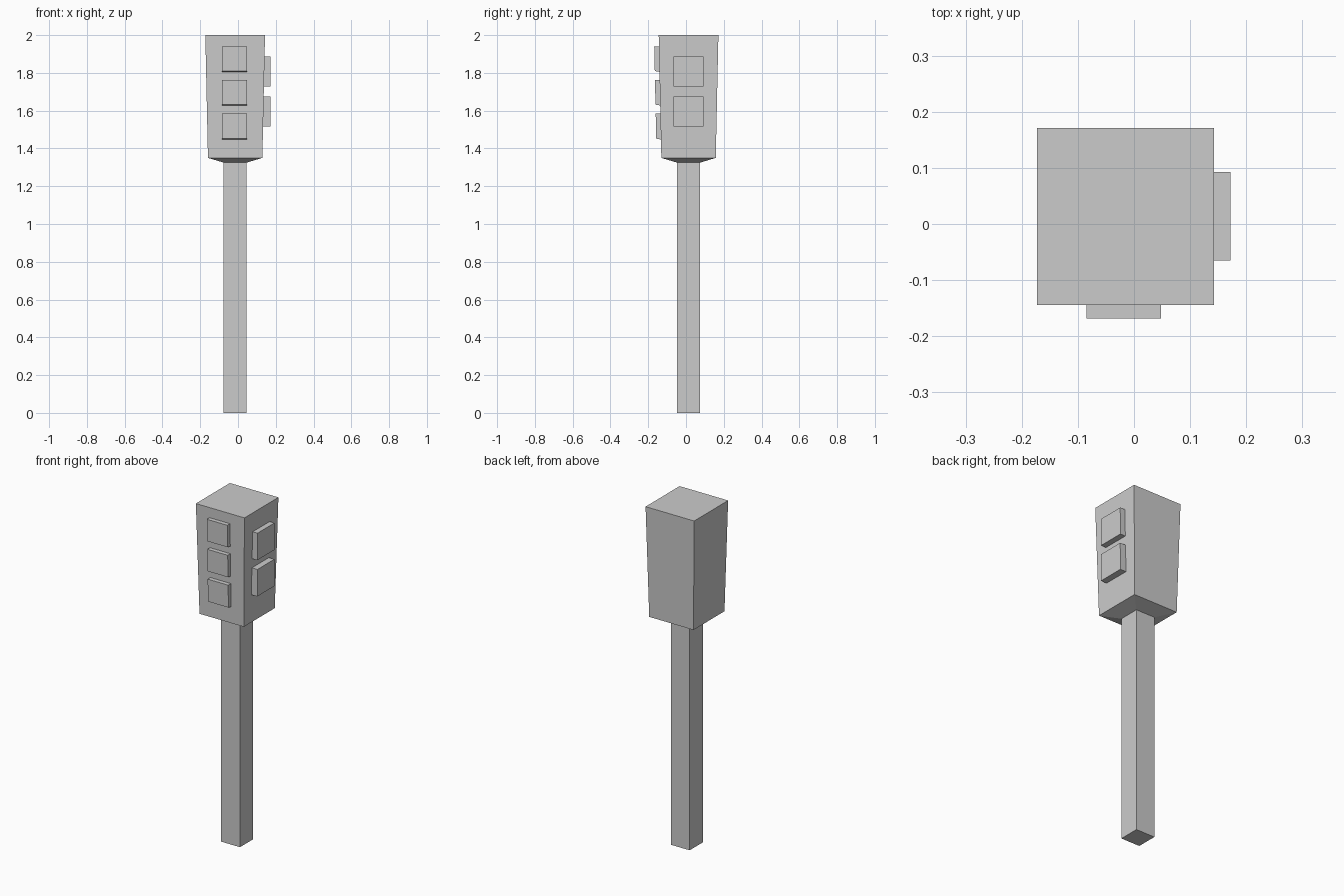
import bpy

if "Cube" in bpy.data.objects:
    bpy.data.objects.remove(bpy.data.objects["Cube"])

CX, CY = -0.015, 0.0135           # axis of the post
TOP, BASE = 2.0, 1.35             # housing heights
HALF_TOP, HALF_BASE = 0.158, 0.144


def make(name, rings, cap=True):
    """Skin a stack of four-cornered rings and cap both ends."""
    verts = [p for r in rings for p in r]
    faces = [(0, 3, 2, 1)]
    for k in range(len(rings) - 1):
        a = 4 * k
        faces += [(a + i, a + (i + 1) % 4, a + 4 + (i + 1) % 4, a + 4 + i) for i in range(4)]
    n = len(verts) - 4
    faces.append((n, n + 1, n + 2, n + 3))
    me = bpy.data.meshes.new(name)
    me.from_pydata(verts, [], faces)
    ob = bpy.data.objects.new(name, me)
    bpy.context.collection.objects.link(ob)
    return ob


def square(half, z):
    return [(CX + sx * half, CY + sy * half, z) for sx, sy in ((-1, -1), (1, -1), (1, 1), (-1, 1))]


def half_at(z):
    return HALF_BASE + (HALF_TOP - HALF_BASE) * (z - BASE) / (TOP - BASE)


# post, sloped collar and flared housing
make("signal_post", [square(0.061, 0), square(0.061, 1.325),
                     square(HALF_BASE, BASE), square(HALF_TOP, TOP)])

# three front lamps, following the slope of the housing
for i, (z0, z1) in enumerate(((1.805, 1.94), (1.627, 1.762), (1.447, 1.585))):
    def lamp_ring(out, lift):
        yb, yt = (CY - half_at(z) - out for z in (z0, z1))
        return [(-0.085, yb, z0 + lift), (0.048, yb, z0 + lift), (0.048, yt, z1), (-0.085, yt, z1)]
    make(f"front_lamp_{i + 1}", [lamp_ring(-0.002, 0), lamp_ring(0.025, 0.005)])

# two side panels with upright faces
for i, (z0, z1) in enumerate(((1.728, 1.887), (1.515, 1.674))):
    def panel_ring(xb, xt):
        return [(xb, -0.065, z0), (xb, 0.093, z0), (xt, 0.093, z1), (xt, -0.065, z1)]
    make(f"side_panel_{i + 1}", [panel_ring(CX + half_at(z0) - 0.002, CX + half_at(z1) - 0.002),
                                 panel_ring(0.171, 0.172)])
